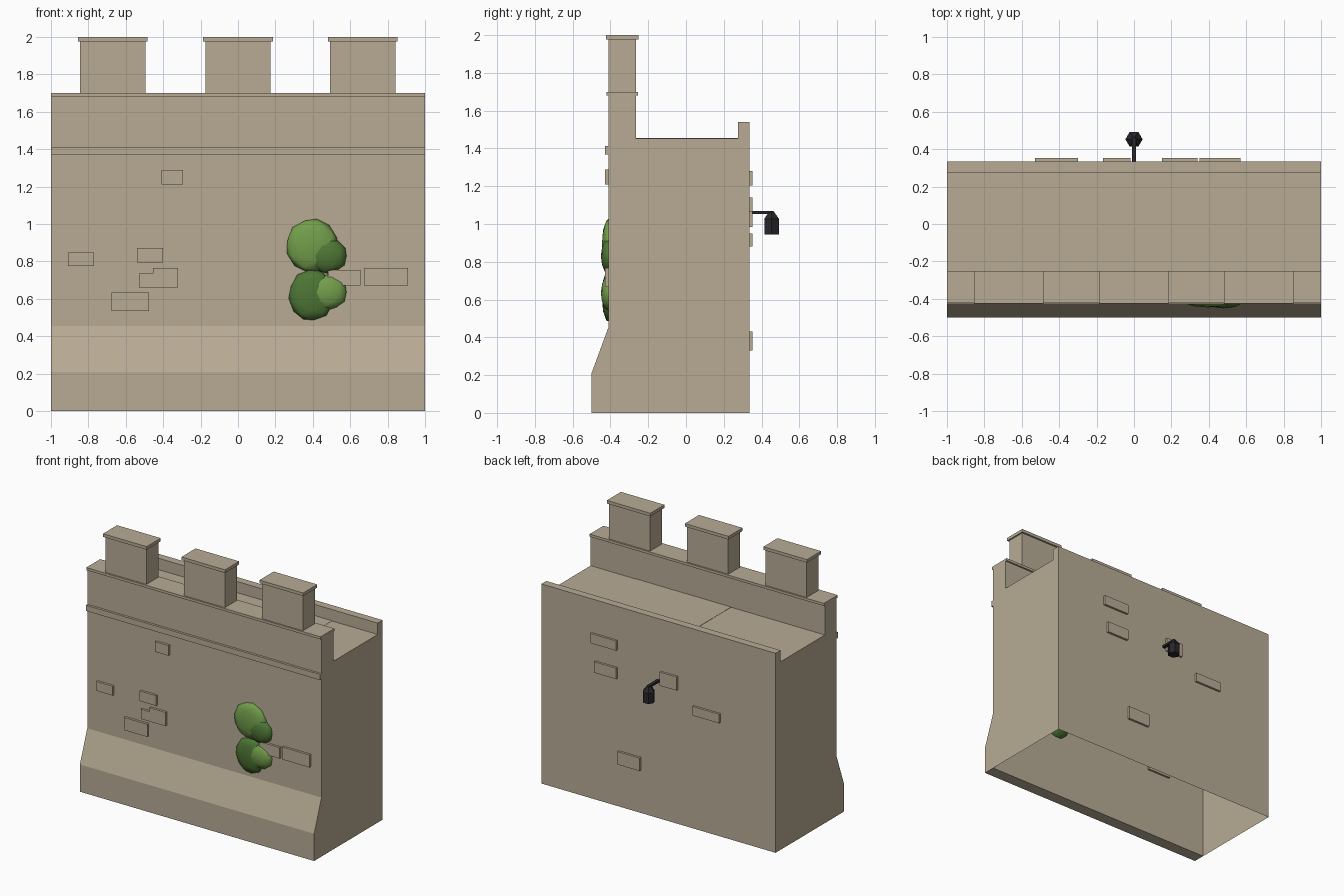
import bpy, bmesh, math
from mathutils import Matrix, Vector

cube = bpy.data.objects.get("Cube")
if cube:
    bpy.data.objects.remove(cube, do_unlink=True)


def make_material(name, rgb):
    mat = bpy.data.materials.new(name)
    mat.use_nodes = True
    mat.diffuse_color = (*rgb, 1)
    bsdf = mat.node_tree.nodes["Principled BSDF"]
    bsdf.inputs["Base Color"].default_value = (*rgb, 1)
    bsdf.inputs["Roughness"].default_value = 0.9
    return mat


stone = make_material("sandstone", (0.48, 0.41, 0.30))
leaf_light = make_material("light leaf green", (0.17, 0.34, 0.07))
leaf_dark = make_material("dark leaf green", (0.075, 0.18, 0.035))
iron = make_material("black iron", (0.02, 0.02, 0.024))


def finish(bm, name, mat, smooth=False):
    bmesh.ops.recalc_face_normals(bm, faces=bm.faces)
    mesh = bpy.data.meshes.new(name)
    bm.to_mesh(mesh)
    bm.free()
    mesh.materials.append(mat)
    for face in mesh.polygons:
        face.use_smooth = smooth
    obj = bpy.data.objects.new(name, mesh)
    bpy.context.collection.objects.link(obj)
    return obj


def box(name, x, y, z, mat=stone):
    """Box from (min, max) pairs."""
    bm = bmesh.new()
    bmesh.ops.create_cube(bm, size=1)
    size = [r[1] - r[0] for r in (x, y, z)]
    centre = [(r[0] + r[1]) / 2 for r in (x, y, z)]
    bmesh.ops.scale(bm, vec=size, verts=bm.verts)
    bmesh.ops.translate(bm, vec=centre, verts=bm.verts)
    return finish(bm, name, mat)


def extrude_profile(name, profile, open_bottom=False):
    """Sweep a (y, z) profile along the wall's full width."""
    bm = bmesh.new()
    ends = [[bm.verts.new((x, y, z)) for y, z in profile] for x in (-1, 1)]
    for ring in ends:
        bm.faces.new(ring)
    n = len(profile)
    for i in range(n - 1 if open_bottom else n):
        j = (i + 1) % n
        bm.faces.new((ends[0][i], ends[0][j], ends[1][j], ends[1][i]))
    return finish(bm, name, stone)


FRONT, BACK = -0.41, 0.335
PARAPET_IN, ROOF = -0.265, 1.45

# Hollow wall with its front and rear parapets, open underneath
extrude_profile("wall_body", [
    (FRONT, 0), (FRONT, 1.69), (PARAPET_IN, 1.69), (PARAPET_IN, ROOF),
    (0.275, ROOF), (0.275, 1.54), (BACK, 1.54), (BACK, 0)], open_bottom=True)

# Sloping plinth along the front foot
extrude_profile("plinth", [(-0.5, 0), (-0.5, 0.21), (FRONT, 0.455), (FRONT + 0.003, 0.455), (FRONT + 0.003, 0)])

# String course and parapet coping
box("string_course", (-1, 1), (-0.428, -0.405), (1.368, 1.412))
box("parapet_coping", (-1, 1), (-0.422, -0.253), (1.68, 1.7))

# Walkway slabs with slightly stepped levels
for i, (a, b) in enumerate([(-1, -0.2), (-0.2, 0.61), (0.61, 1)]):
    box(f"walkway_slab_{i + 1}", (a, b), (PARAPET_IN, 0.275), (ROOF - 0.01, ROOF + 0.002 + 0.002 * (i % 2)))

# Merlons with cap stones
for i, x in enumerate((-0.67, 0, 0.667)):
    box(f"merlon_{i + 1}", (x - 0.175, x + 0.175), (FRONT, PARAPET_IN), (1.695, 1.98))
    box(f"merlon_cap_{i + 1}", (x - 0.186, x + 0.186), (-0.424, -0.252), (1.976, 2))

# Raised stones: x start, x end, z start, z end
front_stones = [
    (-0.91, -0.77, 0.775, 0.847), (-0.54, -0.40, 0.795, 0.873),
    (-0.53, -0.455, 0.66, 0.735), (-0.455, -0.32, 0.66, 0.766),
    (-0.675, -0.475, 0.535, 0.633), (-0.41, -0.295, 1.21, 1.288),
    (0.675, 0.91, 0.67, 0.766), (0.48, 0.655, 0.67, 0.755)]
back_stones = [
    (0.35, 0.57, 1.205, 1.28), (0.35, 0.54, 0.985, 1.07),
    (-0.165, -0.02, 1.035, 1.14), (-0.53, -0.30, 0.88, 0.95),
    (0.15, 0.34, 0.33, 0.43)]
for side, stones, y in (("front", front_stones, (-0.428, -0.395)),
                        ("back", back_stones, (0.32, 0.352))):
    for i, (x1, x2, z1, z2) in enumerate(stones):
        box(f"{side}_stone_{i + 1}", (x1, x2), y, (z1, z2))


# Flattened leaf clumps growing from the front face
def leaf_clump(name, x, z, rx, rz, depth, turn, mat):
    bm = bmesh.new()
    bmesh.ops.create_icosphere(bm, subdivisions=2, radius=1)
    place = (Matrix.Translation((x, FRONT, z)) @ Matrix.Diagonal((rx, depth, rz, 1))
             @ Matrix.Rotation(math.radians(turn), 4, "Y"))
    bmesh.ops.transform(bm, matrix=place, verts=bm.verts)
    return finish(bm, name, mat, smooth=True)


leaf_clump("upper_bush", 0.395, 0.885, 0.14, 0.145, 0.036, 10, leaf_light)
leaf_clump("upper_bush_side", 0.48, 0.83, 0.105, 0.095, 0.041, 0, leaf_dark)
leaf_clump("lower_bush", 0.395, 0.62, 0.125, 0.14, 0.036, 20, leaf_dark)
leaf_clump("lower_bush_side", 0.48, 0.635, 0.105, 0.095, 0.041, 0, leaf_light)


# Hexagonal lantern hanging from a bracket on the back
def hex_cone(name, r1, r2, z1, z2):
    bm = bmesh.new()
    bmesh.ops.create_cone(bm, cap_ends=True, segments=6, radius1=r1, radius2=r2, depth=z2 - z1)
    # Point two corners sideways
    corner = max((v.co for v in bm.verts), key=lambda c: c.x)
    turn = Matrix.Rotation(-math.atan2(corner.y, corner.x), 4, "Z")
    bmesh.ops.transform(bm, matrix=Matrix.Translation((0, 0.453, (z1 + z2) / 2)) @ turn, verts=bm.verts)
    return finish(bm, name, iron)


box("lantern_bracket", (-0.012, 0.012), (0.33, 0.462), (1.054, 1.07), iron)
hex_cone("lantern_body", 0.044, 0.044, 0.945, 1.028)
hex_cone("lantern_roof", 0.046, 0.012, 1.026, 1.068)
